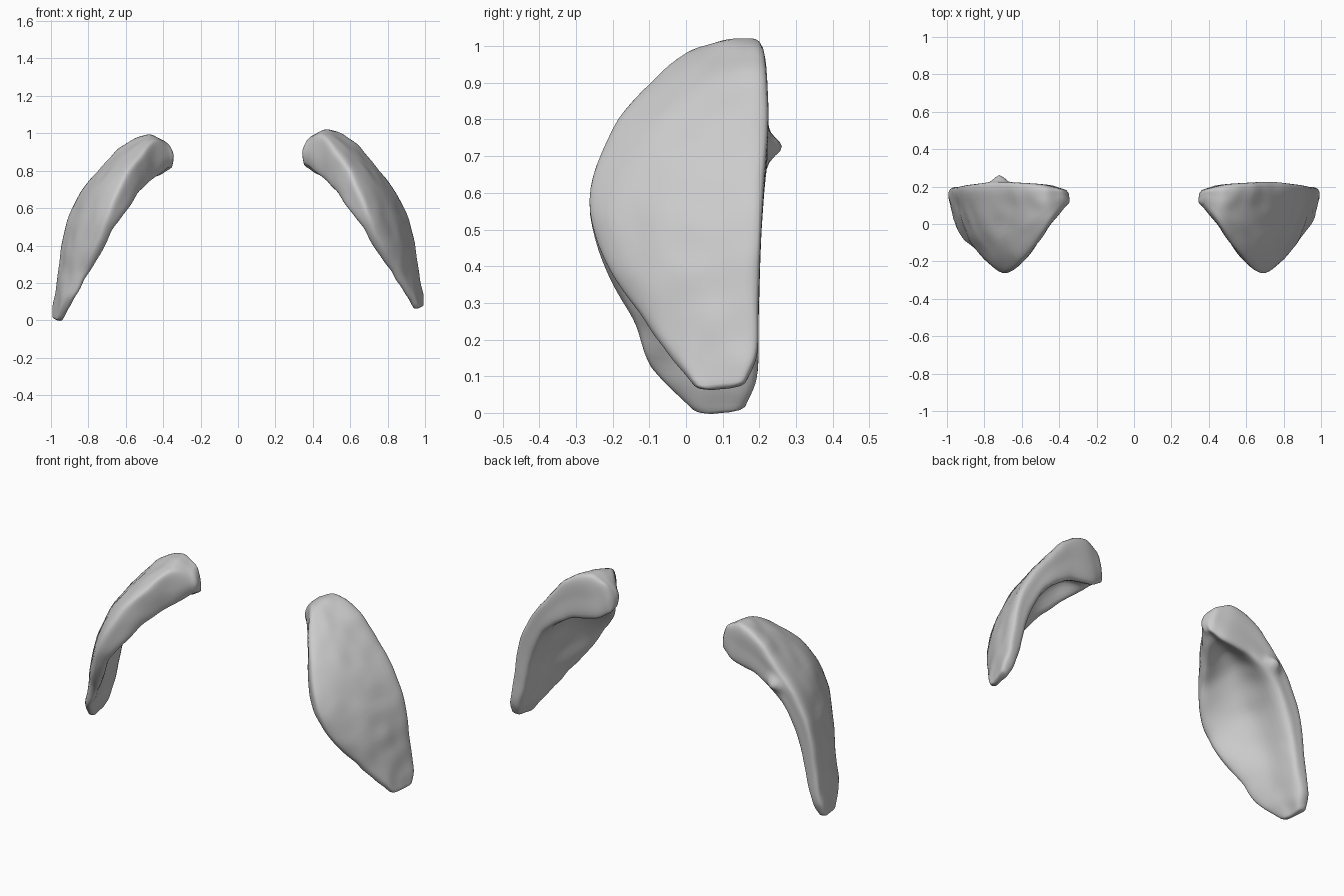
import bpy, bmesh
from mathutils import Vector as V, noise

if "Cube" in bpy.data.objects:
    bpy.data.objects.remove(bpy.data.objects["Cube"])

# Stations from the upper inner end to the lower tip:
# outer back (x,z), outer front (x,y,z), inner front (x,y,z), inner back (x,z), back y, hollow depth
STATIONS = [
    (.395, .985, .37, .11, .95, .36, .12, .835, .365, .82, .19, .0),
    (.49, 1.015, .44, .025, .985, .425, .05, .785, .435, .78, .21, .1),
    (.615, .955, .515, -.09, .905, .50, -.05, .72, .575, .745, .22, .38),
    (.745, .81, .61, -.20, .775, .57, -.16, .625, .70, .67, .225, .48),
    (.86, .65, .695, -.262, .585, .655, -.215, .515, .79, .565, .215, .46),
    (.93, .47, .77, -.215, .41, .735, -.17, .385, .86, .41, .205, .36),
    (.955, .30, .85, -.125, .285, .82, -.105, .26, .89, .27, .20, .2),
    (.985, .16, .918, -.04, .168, .89, -.03, .15, .93, .14, .195, .0),
    (.992, .085, .965, .03, .075, .94, .04, .07, .95, .075, .165, .0),
]
BULGE = (.01, .015, .025, .035, .04, .04, .03, .012, .003)


def spline(p0, p1, p2, p3, u):
    """Centripetal Catmull-Rom point between p1 and p2."""
    t0 = 0
    t1 = t0 + max((p1 - p0).length, 1e-4) ** .5
    t2 = t1 + max((p2 - p1).length, 1e-4) ** .5
    t3 = t2 + max((p3 - p2).length, 1e-4) ** .5
    t = t1 + (t2 - t1) * u
    mix = lambda a, b, ta, tb: a * ((tb - t) / (tb - ta)) + b * ((t - ta) / (tb - ta))
    a1, a2, a3 = mix(p0, p1, t0, t1), mix(p1, p2, t1, t2), mix(p2, p3, t2, t3)
    return mix(mix(a1, a2, t0, t2), mix(a2, a3, t1, t3), t1, t2)


def ring(s, bulge):
    """Closed section: back rim, bulging outside, front edge, hollow inside."""
    yb, hollow = s[10], s[11]
    o, f = V((s[0], yb - .01, s[1])), V(s[2:5])
    g, i = V(s[5:8]), V((s[8], yb - .015, s[9]))
    im = (g + i) / 2
    out = ((o + f) / 2 - im).normalized() * bulge
    om1, om2 = o.lerp(f, .35) + out * .85, o.lerp(f, .72) + out
    im = im.lerp((om1 + om2) / 2, hollow)
    back = (o + i) / 2 + V((0, .01, 0))
    front = (f + g) / 2 - V((.008, .012, 0))
    pts = [o, om1, om2, f, front, g, im, i, back]
    n = len(pts)
    return [spline(pts[k - 1], pts[k], pts[(k + 1) % n], pts[(k + 2) % n], j / 6)
            for k in range(n) for j in range(6)]


def shell(name, place):
    rings = [ring(s, b) for s, b in zip(STATIONS, BULGE)]
    ext = [[a * 2 - b for a, b in zip(rings[0], rings[1])]] + rings
    ext.append([a * 2 - b for a, b in zip(rings[-1], rings[-2])])
    rows, steps = [], 6
    for k in range(1, len(ext) - 2):
        for j in range(steps):
            rows.append([spline(*q, j / steps) for q in zip(*ext[k - 1:k + 3])])
    rows.append(rings[-1])
    # rounded end caps
    for end, push in ((0, V((-.025, 0, -.005))), (-1, V((.003, 0, -.01)))):
        base = rows[end]
        c = sum(base, V()) / len(base)
        caps = [[c + (p - c) * r + push * h for p in base]
                for r, h in ((.88, .5), (.5, .9), (.12, 1))]
        rows = caps[::-1] + rows if end == 0 else rows + caps
    bm = bmesh.new()
    grid = []
    for row in rows:
        line = []
        for p in row:
            w = noise.noise(p * 12) * .006
            line.append(bm.verts.new(place(p + V((w, 0, w)))))
        grid.append(line)
    n = len(grid[0])
    for a, b in zip(grid, grid[1:]):
        for k in range(n):
            bm.faces.new((a[k], a[(k + 1) % n], b[(k + 1) % n], b[k]))
    bm.faces.new(grid[0])
    bm.faces.new(grid[-1])
    bmesh.ops.smooth_vert(bm, verts=bm.verts[:], factor=.4,
                          use_axis_x=True, use_axis_y=True, use_axis_z=True)
    bmesh.ops.recalc_face_normals(bm, faces=bm.faces[:])
    me = bpy.data.meshes.new(name)
    bm.to_mesh(me)
    bm.free()
    me.shade_smooth()
    ob = bpy.data.objects.new(name, me)
    bpy.context.collection.objects.link(ob)
    return ob


def left_place(p):
    # mirrored, slightly longer, wider near the tip, with a small knob on the back rim
    low = max(0, 1 - abs(p.z - .18) / .12)
    y = p.y - .035 * low * max(0, min(1, (.19 - p.y) / .2))
    q = V((-p.x, y, (p.z - .07) * (1 + .04 * min(1, p.z / .3)) + .005))
    d = (q - V((-.72, .21, .69))).length
    if q.y > .15:
        k = max(0, 1 - d / .06)
        q.y += .05 * k * k * (3 - 2 * k)
    # the extra length comes from the tip only; the upper part keeps its height
    q.z += .04 * max(0, min(1, (p.z - .1) / .4)) * max(0, min(1, (1.0 - p.z) / .3))
    return q


# Right and left curved shells
shell("right_shell", lambda p: p)
shell("left_shell", left_place)
